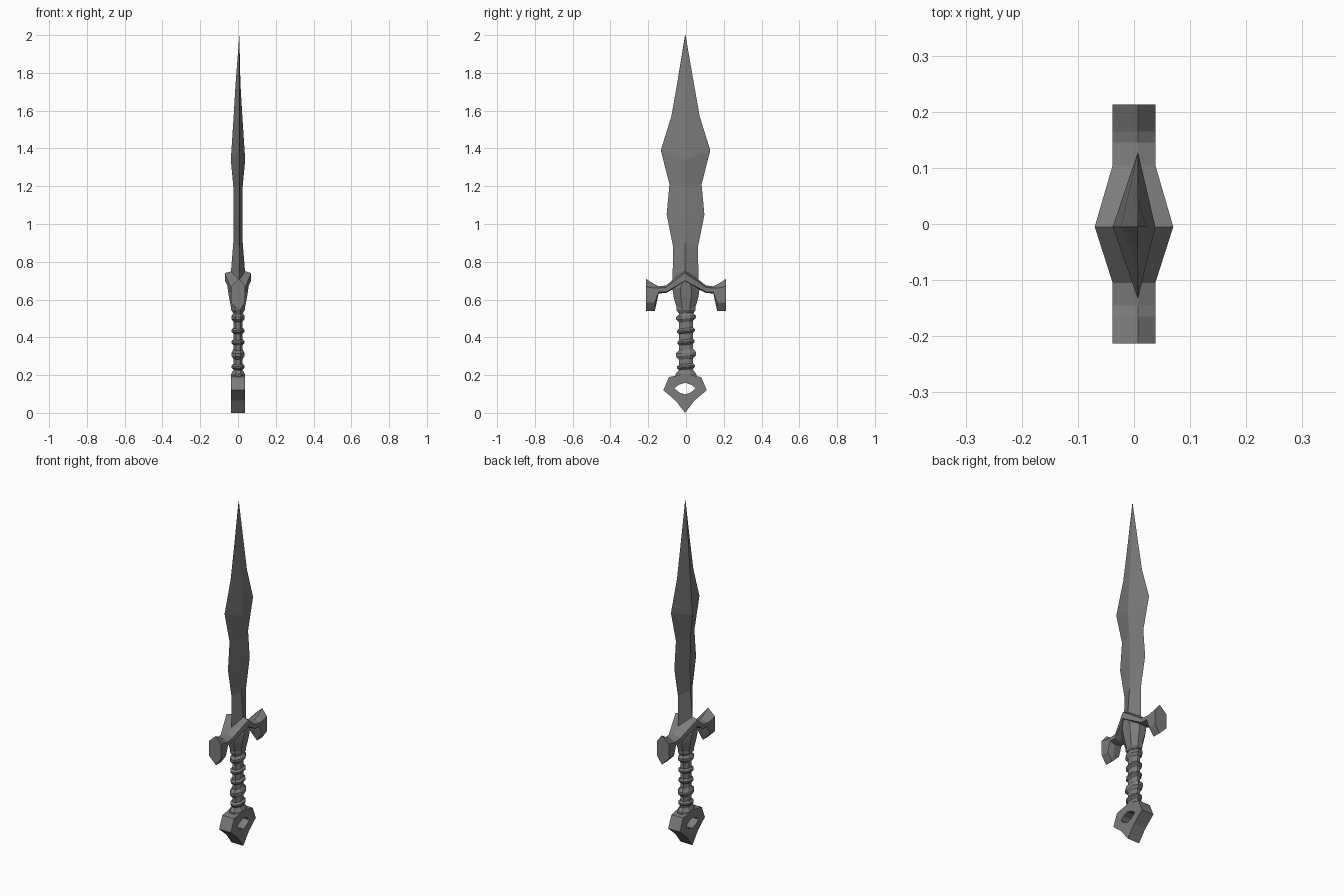
import bpy, bmesh, math

cube = bpy.data.objects.get("Cube")
if cube:
    bpy.data.objects.remove(cube)

steel = bpy.data.materials.new("dark steel")
steel.use_nodes = True
grey = (0.2, 0.2, 0.2, 1)
steel.diffuse_color = grey
steel.node_tree.nodes["Principled BSDF"].inputs["Base Color"].default_value = grey

SEAM = 0.007   # edges sit slightly off centre in x
MID = -0.005   # ridges sit slightly off centre in y


def loft(name, rings, closed=False):
    """Skin equal-length rings of points; cap the ends or join them in a loop."""
    bm = bmesh.new()
    rows = [[bm.verts.new(p) for p in ring] for ring in rings]
    n = len(rows[0])
    pairs = list(zip(rows, rows[1:]))
    if closed:
        pairs.append((rows[-1], rows[0]))
    else:
        bm.faces.new(rows[0])
        bm.faces.new(rows[-1])
    for a, b in pairs:
        for i in range(n):
            j = (i + 1) % n
            bm.faces.new((a[i], a[j], b[j], b[i]))
    bmesh.ops.remove_doubles(bm, verts=bm.verts, dist=0.0005)
    bmesh.ops.recalc_face_normals(bm, faces=bm.faces)
    mesh = bpy.data.meshes.new(name)
    bm.to_mesh(mesh)
    bm.free()
    mesh.materials.append(steel)
    obj = bpy.data.objects.new(name, mesh)
    bpy.context.collection.objects.link(obj)
    return obj


# Blade: edge height, half width, ridge height, half thickness
blade = [(0.66, 0.068, 0.66, 0.04), (0.74, 0.068, 0.74, 0.038),
         (0.88, 0.066, 0.9, 0.025), (1.05, 0.1, 1.05, 0.023),
         (1.21, 0.085, 1.2, 0.025), (1.39, 0.131, 1.34, 0.038),
         (1.57, 0.075, 1.57, 0.023), (1.74, 0.045, 1.74, 0.013),
         (2.0, 0, 2.0, 0)]
loft("blade", [[(SEAM, MID / 2 + w, z), (SEAM * (t < 0.001) - t, MID, zr),
                (SEAM, MID / 2 - w, z), (SEAM * (t < 0.001) + t, MID, zr)]
               for z, w, zr, t in blade])

# Crossguard: six-sided sections, mirrored to both arms
# y, half thickness, top, upper side, lower side, bottom
arm = [(0.0, 0.07, 0.76, 0.74, 0.7, 0.69),
       (0.105, 0.038, 0.675, 0.665, 0.64, 0.635),
       (0.145, 0.038, 0.67, 0.66, 0.64, 0.632),
       (0.165, 0.038, 0.68, 0.66, 0.585, 0.54),
       (0.213, 0.038, 0.71, 0.67, 0.585, 0.54)]


def guard_ring(side, y, t, top, up, low, bottom):
    y = side * y if y else MID
    return [(SEAM, y, top), (t, y, up), (t, y, low),
            (SEAM, y, bottom), (-t, y, low), (-t, y, up)]


loft("crossguard", [guard_ring(-1, *s) for s in reversed(arm)]
     + [guard_ring(1, *s) for s in arm[1:]])


def turned(name, sections, sides=8, tilt=0.0):
    """Stack of oval sections: height, half thickness in x, half width in y."""
    rings = []
    for z, rx, ry in sections:
        angles = [math.tau * (i + 0.5) / sides for i in range(sides)]
        k = 1 / math.cos(math.pi / sides)
        rings.append([(k * rx * math.cos(a), k * ry * math.sin(a),
                       z + tilt * math.sin(a)) for a in angles])
    return loft(name, rings)


# Collar between guard and grip
turned("collar", [(0.55, 0.036, 0.045), (0.575, 0.04, 0.055),
                  (0.615, 0.048, 0.066), (0.66, 0.055, 0.072),
                  (0.705, 0.06, 0.03)])

# Grip core and its raised bands
turned("grip", [(0.19, 0.024, 0.038), (0.56, 0.024, 0.038)])
for i, (z, h, w) in enumerate([(0.505, 0.022, 0.052), (0.435, 0.014, 0.048),
                               (0.375, 0.014, 0.046), (0.31, 0.025, 0.054),
                               (0.245, 0.014, 0.048)]):
    turned(f"grip_band_{i + 1}", [(z - h, 0.024, 0.037), (z - h * 0.3, 0.034, w),
                                  (z + h * 0.3, 0.034, w), (z + h, 0.024, 0.037)],
           tilt=0.004)
turned("grip_base", [(0.185, 0.036, 0.056), (0.205, 0.036, 0.056),
                     (0.225, 0.026, 0.04)])
turned("grip_top", [(0.53, 0.026, 0.042), (0.545, 0.036, 0.05),
                    (0.56, 0.036, 0.05)])

# Pommel: pointed frame around a lens-shaped opening
outer = [(0, 0.205), (0.085, 0.19), (0.115, 0.12), (0.05, 0.065), (0, 0.0)]
inner = [(0, 0.16), (0.035, 0.148), (0.056, 0.13), (0.03, 0.108), (0, 0.098)]


def frame(half, x):
    full = half + [(-y, z) for y, z in reversed(half[1:-1])]
    return [(x, y + MID, z) for y, z in full]


loft("pommel", [frame(outer, -0.038), frame(outer, 0.038),
                frame(inner, 0.038), frame(inner, -0.038)], closed=True)
